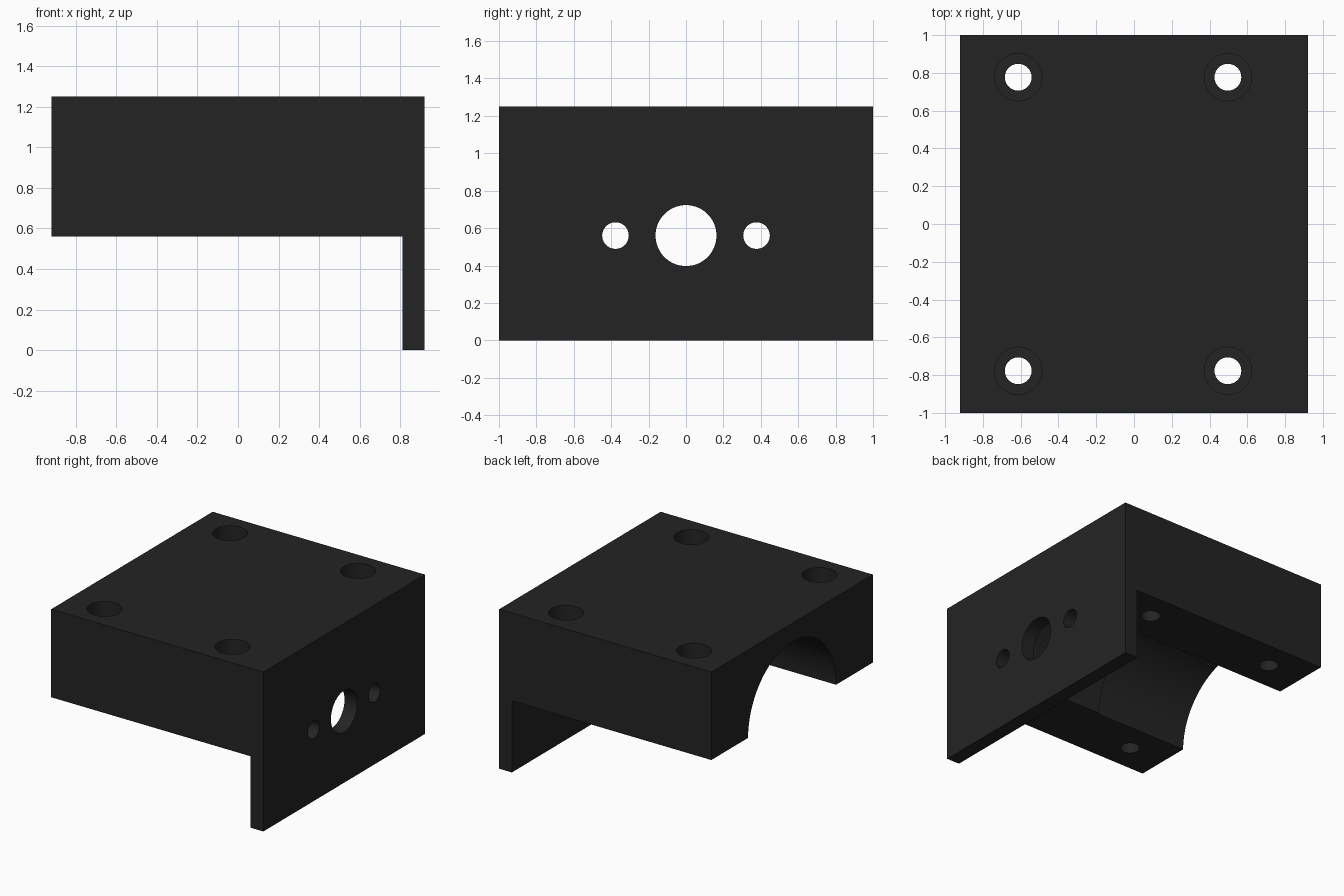
import bpy, bmesh, math

if "Cube" in bpy.data.objects:
    bpy.data.objects.remove(bpy.data.objects["Cube"])

# Single dark plastic colour
mat = bpy.data.materials.new("dark_grey")
mat.diffuse_color = (0.0176, 0.0176, 0.0176, 1)
mat.use_nodes = True
mat.node_tree.nodes["Principled BSDF"].inputs["Base Color"].default_value = mat.diffuse_color

MID = 0.56      # height of the motor axis
INNER = 0.81    # inner side of the end plate


def bore(name, p, axis, radius, start, end, sides=64):
    """Hidden cylinder cutter running along x or z."""
    mid = (start + end) / 2
    loc = (mid, p[0], p[1]) if axis == "x" else (p[0], p[1], mid)
    rot = (0, math.pi / 2, 0) if axis == "x" else (0, 0, 0)
    bpy.ops.mesh.primitive_cylinder_add(vertices=sides, radius=radius, depth=end - start,
                                        location=loc, rotation=rot)
    ob = bpy.context.object
    ob.name = name
    ob.hide_render = True
    return ob


# Bracket body: L-shaped side profile extruded across the width
profile = [(-0.92, MID), (INNER, MID), (INNER, 0), (0.92, 0), (0.92, 1.25), (-0.92, 1.25)]
bm = bmesh.new()
face = bm.faces.new([bm.verts.new((x, -1, z)) for x, z in profile])
ext = bmesh.ops.extrude_face_region(bm, geom=[face])
bmesh.ops.translate(bm, vec=(0, 2, 0),
                    verts=[g for g in ext["geom"] if isinstance(g, bmesh.types.BMVert)])
bmesh.ops.recalc_face_normals(bm, faces=bm.faces)
mesh = bpy.data.meshes.new("motor_bracket")
bm.to_mesh(mesh)
bm.free()
bracket = bpy.data.objects.new("motor_bracket", mesh)
bpy.context.collection.objects.link(bracket)
mesh.materials.append(mat)

# Half-round motor cradle, slightly wider at the open end
cutters = [bore("cradle_front_cutter", (0, MID), "x", 0.535, -1.1, INNER, 128),
           bore("cradle_rear_cutter", (0, MID), "x", 0.545, -1.2, -0.12, 128)]

# Shaft hole and two motor screw holes through the end plate
for y, r in ((0, 0.163), (-0.377, 0.071), (0.377, 0.071)):
    cutters.append(bore("plate_hole_cutter", (y, MID), "x", r, 0.7, 1.1))

# Four counterbored mounting holes
for x in (-0.613, 0.497):
    for y in (-0.777, 0.777):
        cutters.append(bore("mount_hole_cutter", (x, y), "z", 0.071, 0.4, 1.4))
        cutters.append(bore("counterbore_cutter", (x, y), "z", 0.125, 1.05, 1.5))

# Apply the cuts, then remove the cutters
bpy.context.view_layer.objects.active = bracket
for c in cutters:
    mod = bracket.modifiers.new("cut", "BOOLEAN")
    mod.operation = "DIFFERENCE"
    mod.solver = "EXACT"
    mod.object = c
    bpy.ops.object.modifier_apply(modifier=mod.name)
    bpy.data.objects.remove(c)

# Smooth bores, sharp edges
bpy.ops.object.select_all(action="DESELECT")
bracket.select_set(True)
bpy.ops.object.shade_smooth_by_angle(angle=math.radians(30))
